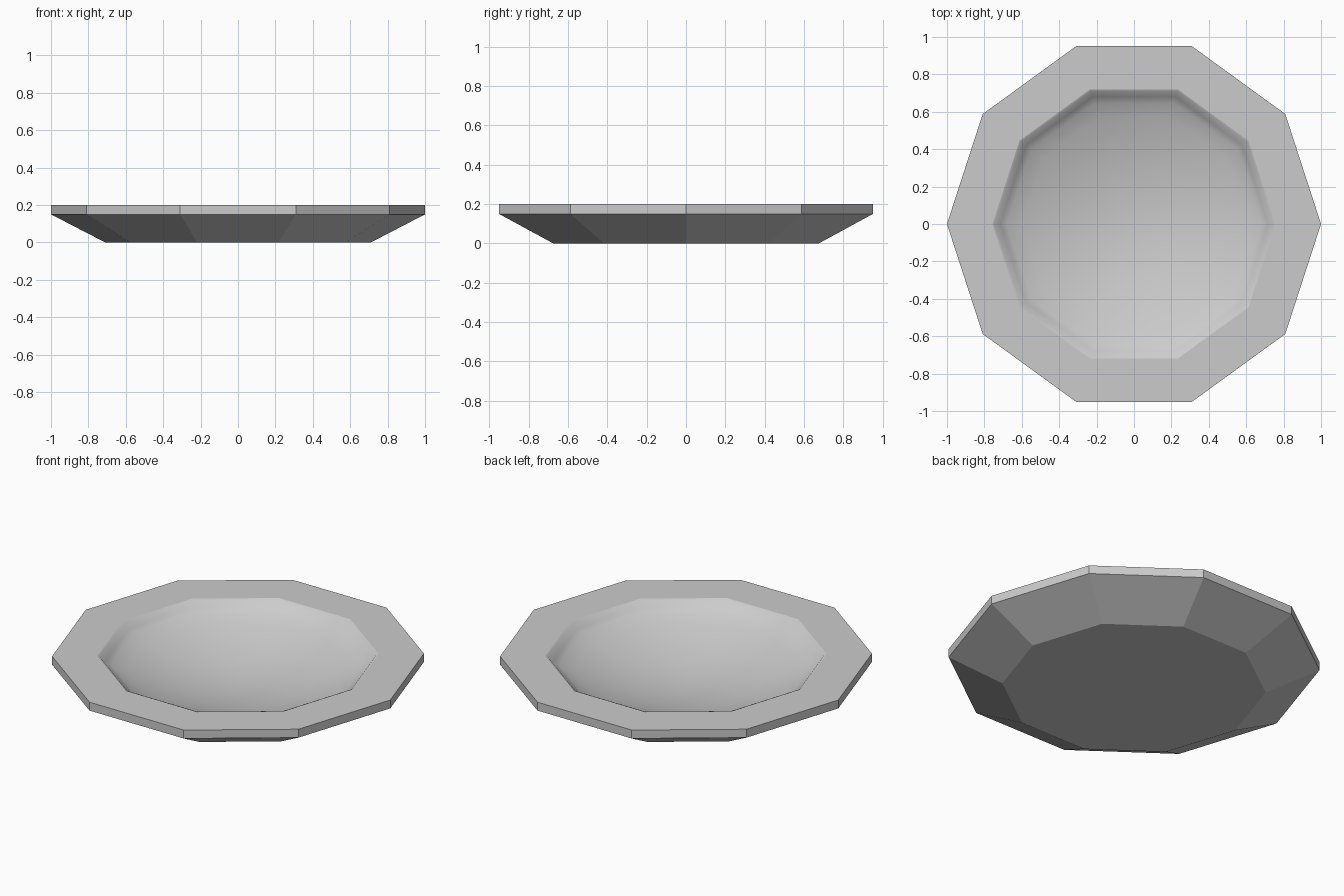
import bpy, bmesh
from math import cos, sin, tau

if "Cube" in bpy.data.objects:
    bpy.data.objects.remove(bpy.data.objects["Cube"])

SIDES = 10
# profile (radius, height, smooth band up to the next point), from foot to lip
PROFILE = [
    (0.71, 0.0, False), (1.0, 0.15, False), (1.0, 0.2, False),      # flared foot, edge, flat rim
    (0.757, 0.2, True), (0.745, 0.195, True),                       # rounded lip
    (0.715, 0.163, True),
]
# curved dish, a parabola
CENTRE_Z = 0.005
PROFILE += [(r, CENTRE_Z + 0.295 * r * r, True) for r in (0.68, 0.6, 0.5, 0.4, 0.3, 0.2, 0.1)]


def ring(bm, r, z):
    return [bm.verts.new((r * cos(tau * i / SIDES), r * sin(tau * i / SIDES), z))
            for i in range(SIDES)]


bm = bmesh.new()
rings = [ring(bm, r, z) for r, z, _ in PROFILE]

# flat underside
bm.faces.new(rings[0][::-1])

# bands between rings
for k in range(len(rings) - 1):
    a, b = rings[k], rings[k + 1]
    for i in range(SIDES):
        j = (i + 1) % SIDES
        bm.faces.new((a[i], a[j], b[j], b[i])).smooth = PROFILE[k][2]

# dish centre
mid = bm.verts.new((0, 0, CENTRE_Z))
last = rings[-1]
for i in range(SIDES):
    bm.faces.new((last[i], last[(i + 1) % SIDES], mid)).smooth = True

bmesh.ops.recalc_face_normals(bm, faces=bm.faces[:])
mesh = bpy.data.meshes.new("plate")
bm.to_mesh(mesh)
bm.free()
plate = bpy.data.objects.new("plate", mesh)
bpy.context.collection.objects.link(plate)
